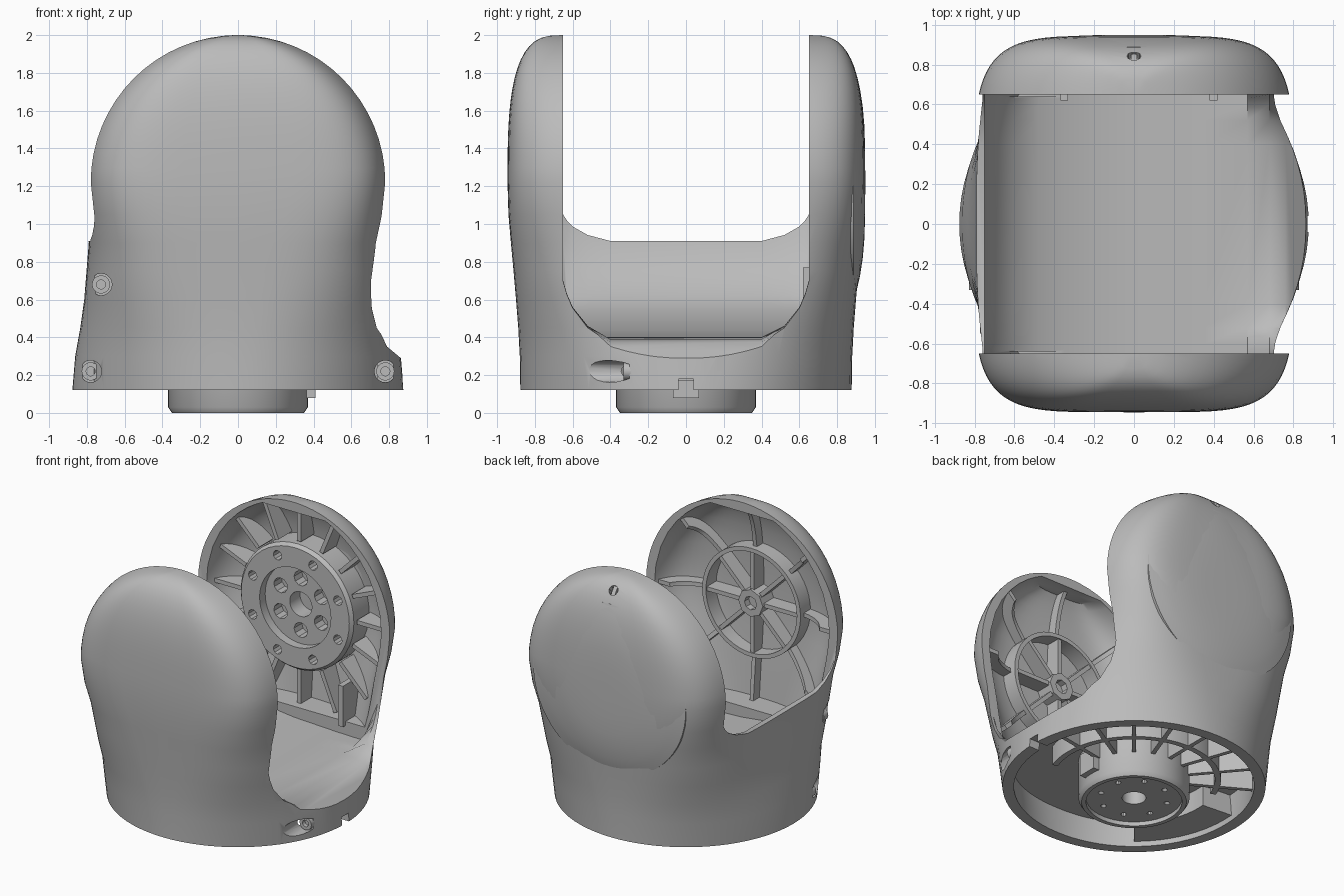
import bpy, bmesh, math
from mathutils import Matrix, Vector

old = bpy.data.objects.get("Cube")
if old:
    bpy.data.objects.remove(old)

grey = bpy.data.materials.new("plain_grey")
grey.use_nodes = True
grey.diffuse_color = (0.5, 0.5, 0.5, 1)
grey.node_tree.nodes["Principled BSDF"].inputs["Base Color"].default_value = (0.5, 0.5, 0.5, 1)

PIVOT = 1.22                      # height of the joint axis
RADIUS = 0.78                     # pad radius about that axis
INNER = 0.65                      # inner plane of the pads
Y_FRAME = Matrix.Translation((0, 0, PIVOT)) @ Matrix.Rotation(-math.pi / 2, 4, 'X')
Z_FRAME = Matrix.Identity(4)


def add_object(name, bm):
    bmesh.ops.recalc_face_normals(bm, faces=bm.faces)
    mesh = bpy.data.meshes.new(name)
    bm.to_mesh(mesh)
    bm.free()
    mesh.materials.append(grey)
    ob = bpy.data.objects.new(name, mesh)
    bpy.context.collection.objects.link(ob)
    return ob


def loft(name, rings, wrap=False):
    """Skin equal-length rings; cap the ends unless they wrap around."""
    bm = bmesh.new()
    rows = [[bm.verts.new(p) for p in ring] for ring in rings]
    n = len(rows[0])
    pairs = list(zip(rows, rows[1:])) + ([(rows[-1], rows[0])] if wrap else [])
    for a, b in pairs:
        for i in range(n):
            j = (i + 1) % n
            bm.faces.new((a[i], a[j], b[j], b[i]))
    if not wrap:
        bm.faces.new(rows[0])
        bm.faces.new(rows[-1])
    return add_object(name, bm)


def lathe(name, profile, frame, sides=48, wrap=False):
    """Turn (radius, height) points about the frame's own z axis."""
    angles = [2 * math.pi * i / sides for i in range(sides)]
    rings = [[frame @ Vector((r * math.cos(t), r * math.sin(t), h)) for t in angles]
             for r, h in profile]
    return loft(name, rings, wrap)


def fan(name, angles, r0, r1, d0, d1, frame, thick=0.03):
    """Radial rib plates at the given angles (degrees) about the frame's z axis."""
    bm = bmesh.new()
    for angle in angles:
        m = (frame @ Matrix.Rotation(math.radians(angle), 4, 'Z')
             @ Matrix.Translation(((r0 + r1) / 2, 0, (d0 + d1) / 2))
             @ Matrix.Diagonal((r1 - r0, thick, abs(d1 - d0), 1)))
        bmesh.ops.create_cube(bm, size=1, matrix=m)
    return add_object(name, bm)


def sector(name, start, end, r0, r1, z0, z1):
    """Solid arc between two angles (degrees) and two radii."""
    arc = [math.radians(a) for a in range(start, end + 1, 5)]
    outline = [(r1 * math.cos(t), r1 * math.sin(t)) for t in arc]
    outline += [(r0 * math.cos(t), r0 * math.sin(t)) for t in reversed(arc)]
    return loft(name, [[(x, y, z) for x, y in outline] for z in (z0, z1)])


def drill_ring(name, count, radius, hole, d0, d1, frame):
    """Cutter: evenly spaced round drills."""
    bm = bmesh.new()
    for i in range(count):
        m = (frame @ Matrix.Rotation(2 * math.pi * (i + 0.5) / count, 4, 'Z')
             @ Matrix.Translation((radius, 0, (d0 + d1) / 2)))
        bmesh.ops.create_cone(bm, cap_ends=True, segments=10, radius1=hole, radius2=hole,
                              depth=abs(d1 - d0), matrix=m)
    return add_object(name, bm)


def box(name, centre, size):
    bm = bmesh.new()
    bmesh.ops.create_cube(bm, size=1, matrix=Matrix.Translation(centre) @ Matrix.Diagonal((*size, 1)))
    return add_object(name, bm)


def boolean(ob, cutter, operation='DIFFERENCE', keep=False):
    bpy.context.view_layer.objects.active = ob
    mod = ob.modifiers.new("cut", 'BOOLEAN')
    mod.operation, mod.object, mod.solver = operation, cutter, 'EXACT'
    bpy.ops.object.modifier_apply(modifier=mod.name)
    if not keep:
        bpy.data.objects.remove(cutter)


# Lower shell: height, half width, half depth, squareness
HULL = [(0.12, .877, .877, 2), (0.3, .862, .88, 2.2), (0.45, .835, .888, 2.45),
        (0.6, .814, .90, 2.9), (0.75, .802, .913, 3.3), (0.9, .79, .927, 3.8),
        (1.05, .798, .94, 4.5), (PIVOT, .806, .945, 5)]
STEPS = 16
LEVELS = [row[0] for row in HULL] + [PIVOT + RADIUS * math.sin(math.pi / 2 * i / STEPS)
                                     for i in range(1, STEPS + 1)]


def hull_at(z):
    """Half width, half depth and squareness at a height."""
    if z <= PIVOT:
        for lo, hi in zip(HULL, HULL[1:]):
            if z <= hi[0]:
                f = max(0, (z - lo[0]) / (hi[0] - lo[0]))
                return [p + (q - p) * f for p, q in zip(lo[1:], hi[1:])]
    # Above the axis the inner edge of each pad is a circle
    u = min((z - PIVOT) / RADIUS, 1)
    n = HULL[-1][3]
    width = max(.02, RADIUS * math.sqrt(1 - u * u))
    depth = max(.66, INNER + .295 * (1 - u ** 3.1) ** (1 / 3.1))
    return width / (1 - (INNER / depth) ** n) ** (1 / n), depth, n


def section(z, inset=0.0, count=80):
    a, b, n = hull_at(z)
    ring = []
    for i in range(count):
        t = 2 * math.pi * i / count
        c, s = math.cos(t), math.sin(t)
        ring.append(((a - inset) * math.copysign(abs(c) ** (2 / n), c),
                     (b - inset) * math.copysign(abs(s) ** (2 / n), s), z))
    return ring


def pad_section(z, side, inset=0.06, y_in=0.64, count=32):
    """Part of a section that lies outside the inner pad plane."""
    a, b, n = hull_at(z)
    a, b = a - inset, b - inset
    reach = a * (1 - (y_in / b) ** n) ** (1 / n)
    ring = []
    for i in range(count + 1):
        x = -reach * math.cos(math.pi * i / count)
        ring.append((x, side * b * (1 - abs(x / a) ** n) ** (1 / n), z))
    return ring


yoke = loft("yoke_shell", [section(z) for z in LEVELS])
inner_hull = loft("rib_trim", [section(z, 0.015) for z in LEVELS])

# Saddle between the pads: the rims sweep up into the pads at both open sides
floor = [(-1.1, .91), (-.75, .91), (-.72, .78), (-.6, .62), (-.48, .545), (-.35, .49), (-.17, .44),
         (0, .42), (.35, .405), (.57, .4), (.68, .39), (.76, .375), (.82, .325), (.88, .275), (1.1, .1)]


def rim_share(x):
    return 1 if x > .6 else .45 if x < -.7 else 0


lift = [(INNER, .31), (.63, .24), (.6, .17), (.52, .07), (.4, 0)]
stations = [(-y, d) for y, d in lift] + lift[::-1]
saddle = loft("saddle_cutter", [[(x, y, z + d * rim_share(x)) for x, z in floor]
                                + [(1.1, y, 2.5), (-1.1, y, 2.5)] for y, d in stations])
boolean(yoke, saddle)

# Hollow pads and hollow base
pad_levels = [.5, .6, .72, .85, 1.0, 1.1, PIVOT, 1.35, 1.5, 1.62, 1.72, 1.8, 1.86, 1.9, 1.93]
for side in (-1, 1):
    boolean(yoke, loft("pad_cutter", [pad_section(z, side) for z in pad_levels]))
boolean(yoke, loft("base_cutter", [[(x, y, h) for x, y, _ in section(z, 0.08)]
                                   for z, h in ((.12, .05), (.2, .2), (.31, .31))]))

# Screw pockets, rim notch and small pin hole
for x, z, end in ((-.78, .22, -.3), (.78, .22, -.3), (-.725, .68, -.52)):
    frame = Matrix.Translation((x, 0, z)) @ Matrix.Rotation(-math.pi / 2, 4, 'X')
    boolean(yoke, lathe("pocket_cutter", [(.058, -1.1), (.058, end)], frame, 20))
    lathe("screw_head", [(.048, end + .02), (.048, end - .03), (.024, end - .03), (.024, end)], frame, 18)
boolean(yoke, box("notch_cutter", (.85, 0, .13), (.2, .08, .1)))
pin = Matrix.Translation((0, .84, 1.92)) @ Matrix.Rotation(-math.pi / 4, 4, 'X')
boolean(yoke, lathe("pin_cutter", [(.035, -.04), (.035, .1)], pin, 10))

# Back cover: shallow dome
lathe("back_cover", [(.62, .87)] + [(.62 * r, .949 - .061 * r ** 3.5)
                                    for r in (1, .9, .8, .65, .5, .3, .1)], Y_FRAME, 64)

# Back pad: bearing hub with bolt circles and radial ribs
hub = lathe("back_hub", [(.46, .88), (.46, .69), (.44, .665), (.29, .665), (.29, .73),
                         (.09, .73), (.09, .85)], Y_FRAME)
boolean(hub, drill_ring("bolt_cutter", 8, .375, .035, .6, .78, Y_FRAME))
boolean(hub, drill_ring("inner_bolt_cutter", 6, .19, .055, .7, .82, Y_FRAME))
ribs = fan("back_ribs", [22.5 * i for i in range(16)], .47, .77, .71, .9, Y_FRAME)
boolean(ribs, inner_hull, 'INTERSECT', keep=True)

# Walls of the pocket below the hub
for x in (-.35, .4):
    box("pocket_wall", (x, .72, .62), (.04, .2, .3))

# Front pad: thin ring and spokes, with low ridges that follow the shell
eighths = [45 * i for i in range(8)]
lathe("front_ring", [(.4, -.9), (.4, -.76), (.37, -.76), (.37, -.9)], Y_FRAME, wrap=True)
lathe("front_hub", [(.1, -.9), (.1, -.75), (.05, -.75), (.05, -.8)], Y_FRAME, 8)
fan("front_spokes", eighths, .08, .38, -.9, -.77, Y_FRAME)
ridges = fan("front_ridges", eighths, .39, .77, -.91, -.68, Y_FRAME)
boolean(ridges, inner_hull, 'INTERSECT')
boolean(ridges, loft("ridge_cutter", [pad_section(z, -1, 0.13) for z in pad_levels]))

# Base: mounting boss, and a stiffening arc with ribs along the back
boss = lathe("base_boss", [(.37, .4), (.37, .03), (.35, 0), (.32, 0), (.32, .03),
                           (.08, .03), (.08, .2)], Z_FRAME)
boolean(boss, drill_ring("boss_bolt_cutter", 8, .23, .02, -.02, .1, Z_FRAME))
sector("base_arc", -20, 160, .54, .58, .17, .34)
fan("base_ribs", [10 + 20 * i for i in range(8)], .36, .8, .17, .32, Z_FRAME)
box("boss_key", (.38, 0, .16), (.06, .14, .16))
sector("base_block", 175, 230, .56, .82, .16, .34)

# Soft shading with crisp edges
bpy.ops.object.select_all(action='DESELECT')
for ob in bpy.context.scene.objects:
    if ob.type == 'MESH':
        ob.select_set(True)
        bpy.context.view_layer.objects.active = ob
bpy.ops.object.shade_smooth_by_angle(angle=math.radians(35))
